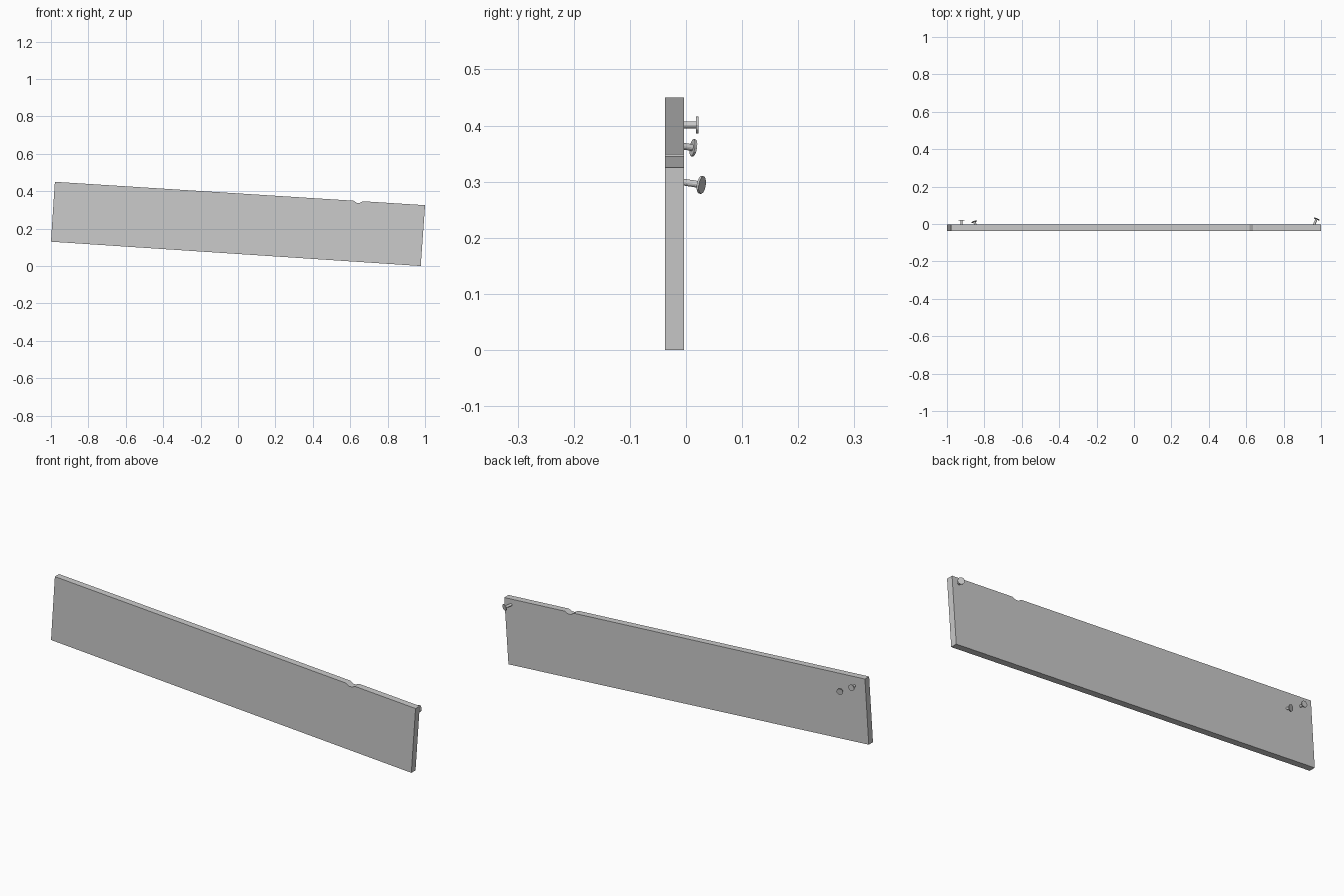
import bpy, bmesh
from mathutils import Vector

if "Cube" in bpy.data.objects:
    bpy.data.objects.remove(bpy.data.objects["Cube"])


def make_object(name, bm):
    bmesh.ops.recalc_face_normals(bm, faces=bm.faces)
    mesh = bpy.data.meshes.new(name)
    bm.to_mesh(mesh)
    bm.free()
    ob = bpy.data.objects.new(name, mesh)
    bpy.context.collection.objects.link(ob)
    return ob


def plank(name, outline, y_front, y_back):
    bm = bmesh.new()
    face = bm.faces.new([bm.verts.new((x, y_front, z)) for x, z in outline])
    ext = bmesh.ops.extrude_face_region(bm, geom=[face])
    verts = [v for v in ext["geom"] if isinstance(v, bmesh.types.BMVert)]
    bmesh.ops.translate(bm, verts=verts, vec=(0, y_back - y_front, 0))
    return make_object(name, bm)


def nail(name, base, tip, head_radius=0.0155, shaft_radius=0.006, sides=12):
    # Lathed profile: shaft, then a thin flat head ending at the tip
    base, tip = Vector(base), Vector(tip)
    axis = tip - base
    length = axis.length
    rot = axis.to_track_quat('Z', 'Y')
    profile = [(shaft_radius, -0.012), (shaft_radius, length - 0.004),
               (head_radius, length - 0.004), (head_radius, length)]
    bm = bmesh.new()
    pts = [bm.verts.new((r, 0, h)) for r, h in profile]
    edges = [bm.edges.new(p) for p in zip(pts, pts[1:])]
    bmesh.ops.spin(bm, geom=pts + edges, cent=(0, 0, 0), axis=(0, 0, 1),
                   angle=6.283185307, steps=sides)
    bmesh.ops.remove_doubles(bm, verts=bm.verts, dist=1e-5)
    bmesh.ops.holes_fill(bm, edges=bm.edges, sides=0)
    for v in bm.verts:
        v.co = base + rot @ v.co
    return make_object(name, bm)


# Tilted board with a small chip in its top edge
plank("board", [(-1.0, 0.13), (0.977, 0.0), (1.0, 0.325), (0.668, 0.346),
                (0.652, 0.338), (0.635, 0.338), (0.618, 0.349),
                (-0.979, 0.45)], -0.037, -0.004)

# Nails sticking out of the back
nail("straight_nail", (-0.922, -0.004, 0.401), (-0.922, 0.022, 0.401))
nail("short_bent_nail", (-0.848, -0.004, 0.363), (-0.854, 0.015, 0.360))
nail("long_bent_nail", (0.963, -0.004, 0.299), (0.977, 0.029, 0.294), 0.016)
